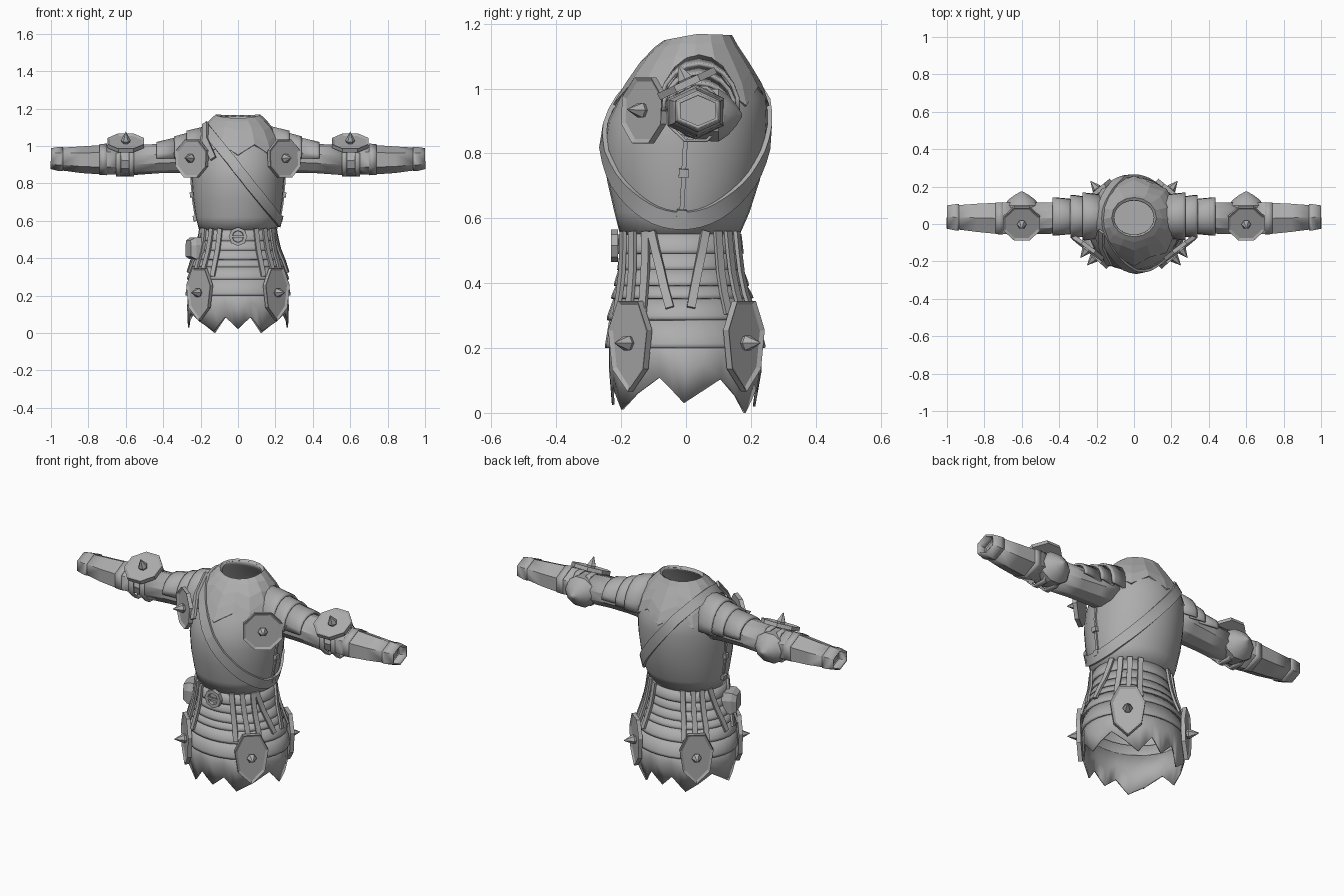
import bpy, bmesh, math
from mathutils import Vector
from math import sin, cos, pi, radians

if "Cube" in bpy.data.objects:
    bpy.data.objects.remove(bpy.data.objects["Cube"])

steel = bpy.data.materials.new("grey steel")
steel.diffuse_color = (0.42, 0.42, 0.42, 1)
steel.use_nodes = True
steel.node_tree.nodes["Principled BSDF"].inputs["Base Color"].default_value = steel.diffuse_color

# body sections: height, half width, front y, back y
TORSO = [(.54, .2, -.195, .155), (.62, .22, -.215, .19), (.72, .234, -.238, .222), (.82, .242, -.247, .24),
         (.9, .242, -.235, .246), (.97, .23, -.2, .243), (1.04, .205, -.155, .205), (1.1, .17, -.11, .165),
         (1.13, .14, -.085, .145), (1.158, .11, -.06, .13)]
SKIRT = [(0, .262, -.222, .205), (.1, .268, -.232, .228), (.2, .268, -.236, .232), (.3, .258, -.23, .215),
         (.38, .235, -.212, .185), (.45, .21, -.202, .17), (.56, .195, -.197, .157)]


def finish(name, bm, thick=0, mirror=False, angle=30):
    bmesh.ops.recalc_face_normals(bm, faces=bm.faces)
    me = bpy.data.meshes.new(name)
    bm.to_mesh(me)
    bm.free()
    ob = bpy.data.objects.new(name, me)
    bpy.context.collection.objects.link(ob)
    me.materials.append(steel)
    bpy.context.view_layer.objects.active = ob
    ob.select_set(True)
    if angle:
        bpy.ops.object.shade_smooth_by_angle(angle=radians(angle))
    ob.select_set(False)
    if thick:
        m = ob.modifiers.new("thickness", 'SOLIDIFY')
        m.thickness, m.offset = thick, 0
    if mirror:
        ob.modifiers.new("mirror", 'MIRROR')
    return ob


def surface(prof, t, z, off=0.0):
    """Point and normal on a body section; t = 0 is the front, 90 degrees is +x."""
    def at(t, z):
        k = 0
        while k < len(prof) - 2 and z > prof[k + 1][0]:
            k += 1
        a, b = prof[k], prof[k + 1]
        f = (z - a[0]) / (b[0] - a[0])
        w, y0, y1 = (a[i] + (b[i] - a[i]) * f for i in (1, 2, 3))
        dip = max(0, z - 1.1) * .35 * max(0, cos(t))    # neck opening drops at the front
        return Vector((w * sin(t), (y0 + y1) / 2 - (y1 - y0) / 2 * cos(t), z - dip))
    n = (at(t + .01, z) - at(t - .01, z)).cross(at(t, z + .01) - at(t, z - .01)).normalized()
    return at(t, z) + n * off, n


def loft(name, rows, closed=True, cap=False, **kw):
    bm = bmesh.new()
    vs = [[bm.verts.new(p) for p in r] for r in rows]
    n = len(rows[0])
    for a, b in zip(vs, vs[1:]):
        for i in range(n if closed else n - 1):
            j = (i + 1) % n
            bm.faces.new((a[i], a[j], b[j], b[i]))
    if cap:
        bm.faces.new(vs[0])
        bm.faces.new(vs[-1])
    return finish(name, bm, **kw)


def ribbon(name, pts, width, thick=.012, closed=False, **kw):
    """Flat strap following a list of (point, normal)."""
    rows, n = [], len(pts)
    for i, (p, nm) in enumerate(pts):
        a = pts[(i - 1) % n if closed else max(i - 1, 0)][0]
        b = pts[(i + 1) % n if closed else min(i + 1, n - 1)][0]
        s = (b - a).cross(nm).normalized() * width / 2
        h = nm * thick / 2
        rows.append([p - s - h, p + s - h, p + s + h, p - s + h])
    if closed:
        rows.append(rows[0])
    return loft(name, rows, cap=not closed, **kw)


def plate(name, outline, loc, normal, thick=.022, rim=.014, **kw):
    """Rimmed plate with a spike; the outline is in the plate's own plane."""
    n = Vector(normal).normalized()
    u = Vector((0, 0, 1)).cross(n).normalized()
    v, c = n.cross(u), Vector(loc)
    bm = bmesh.new()
    f = bm.faces.new([bm.verts.new(c + u * a + v * b) for a, b in outline])
    f.copy()
    for w in bmesh.ops.extrude_face_region(bm, geom=[f])['geom']:
        if isinstance(w, bmesh.types.BMVert):
            w.co += n * thick
        elif isinstance(w, bmesh.types.BMFace):
            top = w
    bmesh.ops.inset_region(bm, faces=[top], thickness=rim, depth=0)
    for w in top.verts:
        w.co -= n * .008
    finish(name, bm, angle=0, **kw)
    base = c + n * (thick - .01)
    rows = [[base + n * h + (u * cos(k * pi / 3) + v * sin(k * pi / 3)) * r for k in range(6)]
            for h, r in ((0, .02), (.014, .026), (.065, .001))]
    loft(name + "_spike", rows, cap=True, angle=0, **kw)


def around(n):
    return [2 * pi * k / n for k in range(n)]


# breastplate and backplate shell, closed at the waist
loft("torso", [[surface(TORSO, t, r[0])[0] for t in around(32)] for r in TORSO], thick=.012)
loft("waist_floor", [[surface(TORSO, t, z, -.004)[0] for t in around(32)] for z in (.56, .565)], cap=True)

# scalloped collar around the neck
def collar_edge(k):
    return 1.0 if k % 2 else .945
loft("collar", [[surface(TORSO, t, 1.158 + (collar_edge(k) - 1.158) * f, .008)[0]
                 for k, t in enumerate(around(16))] for f in (0, .15, .4, .7, 1)], thick=.012, angle=0)

# diagonal chest strap: where a slanted plane crosses the torso
loop = []
for t in around(48):
    lo, hi = .52, 1.158
    for _ in range(30):
        m = (lo + hi) / 2
        p, nm = surface(TORSO, t, m, .013)
        if m > .58 + (.24 - p.x) * 1.22:
            hi = m
        else:
            lo = m
    loop.append((p, nm))
ribbon("chest_strap", loop, .055, .014, closed=True)
ribbon("strap_end", [surface(TORSO, radians(a), z, .03) for a, z in ((-66, 1.1), (-48, 1.02), (-30, .92))],
       .034, .014)

# side seams with latches
ribbon("side_seam", [surface(TORSO, pi / 2, z, .007) for z in (.6, .7, .8, .86)], .014, mirror=True)
for z in (.615, .74):
    ribbon("side_latch", [surface(TORSO, pi / 2, z + d, .012) for d in (-.013, .013)], .03, .02, mirror=True)

# waist belt and overlapping skirt bands
for k, (top, low, off) in enumerate([(.55, .49, .008), (.495, .44, .004), (.445, .39, .007),
                                     (.395, .35, .008), (.355, .285, .008), (.295, .2, .009)]):
    loft("waist_belt" if k == 0 else "skirt_band",
         [[surface(SKIRT, t, z, o)[0] for t in around(32)]
          for z, o in ((top, off if k == 0 else 0), (low + .012, off), (low, off))], thick=.01)

# pointed hem of the skirt
tips = [(0, .025), (15, .085), (29, .01), (70, .11), (90, .03), (118, .105), (152, .0), (166, .085), (180, .02)]
hem = tips + [(360 - a, z) for a, z in tips[-2:0:-1]]
hem = [h for a, b in zip(hem, hem[1:] + [(360, .025)])
       for h in (a, ((a[0] + b[0]) / 2, (a[1] + b[1]) / 2))]
loft("skirt_hem", [[surface(SKIRT, radians(a), .24 + (z - .24) * f, 0)[0] for a, z in hem]
                   for f in (0, .5, 1)], thick=.008)

# four spiked hip plates
hip = [(-.045, .13), (-.088, .04), (-.07, -.08), (0, -.15), (.07, -.08), (.088, .04), (.045, .13)]
for a in (47, 137):
    p, nm = surface(SKIRT, radians(a), .215, .004)
    plate("hip_plate", hip, p, (nm.x, nm.y, .0), mirror=True)

# hanging straps from belt to plates and sides
for a0, a1, low in ((27, 30, .3), (42, 45, .3), (58, 58, .3), (64, 80, .32),
                    (114, 96, .32), (127, 125, .3), (140, 139, .3), (155, 152, .3)):
    path = [surface(SKIRT, radians(a0 + (a1 - a0) * f), .558 + (low - .558) * f, .018)
            for f in (0, .25, .5, .75, 1)]
    ribbon("hanging_strap", path, .026, .012, mirror=True)

# round belt buckle with a pin
p, nm = surface(SKIRT, 0, .515, .01)
loft("buckle", [[p + Vector((cos(t) * r, -d, sin(t) * r)) for t in around(8)]
                for r, d in ((.05, 0), (.05, .022), (.032, .022), (.03, .006))], cap=True, angle=0)
ribbon("buckle_pin", [(p + Vector((x, -.018, 0)), Vector((0, -1, 0))) for x in (-.036, .036)], .012, .01)

# belt pouch
def pouch_row(d, s):
    p, nm = surface(SKIRT, radians(-72), .45)
    n = Vector((nm.x, nm.y, 0)).normalized()
    u = Vector((0, 0, 1)).cross(n)
    return [p + n * d + u * a * s + Vector((0, 0, b * s)) for a, b in
            ((-.055, -.055), (.055, -.055), (.06, .02), (.045, .06), (-.045, .06), (-.06, .02))]
loft("pouch", [pouch_row(-.02, 1), pouch_row(.045, 1), pouch_row(.07, .75)], cap=True, angle=0)

# sleeves: x, centre z, half height, centre y, half depth
def tube(name, stations, sides, turn=0.0, **kw):
    loft(name, [[Vector((x, y + ry * cos(t + turn), z + rz * sin(t + turn))) for t in around(sides)]
                for x, z, rz, y, ry in stations], mirror=True, **kw)

tube("upper_arm", [(.19, .95, .095, .04, .1), (.3, .938, .078, .035, .09), (.42, .932, .074, .032, .084),
                   (.56, .925, .077, .03, .085)], 10, pi / 10, thick=.008)
tube("elbow_sleeve", [(.53, .925, .07, .03, .078), (.6, .922, .075, .03, .08), (.68, .928, .07, .03, .08)], 10)
tube("forearm", [(.64, .928, .076, .03, .092), (.72, .926, .074, .03, .092), (.84, .926, .066, .033, .082),
                 (.95, .93, .055, .036, .069)], 6, pi / 6, thick=.01)
tube("wrist_cuff", [(.935, .93, .06, .036, .076), (.955, .93, .06, .036, .076), (1, .932, .051, .037, .067)],
     6, pi / 6, thick=.01)
tube("sleeve_end", [(.94, .93, .052, .036, .066), (.945, .93, .052, .036, .066)], 6, pi / 6, cap=True)
for x in (.555, .625):
    tube("elbow_band", [(x, .922, .088, .03, .09), (x + .028, .922, .088, .03, .09)], 8, pi / 8, thick=.01)
tube("forearm_band", [(.7, .928, .081, .03, .096), (.74, .927, .078, .03, .093)], 6, pi / 6, thick=.008)

# rounded elbow cups at the back of the arms
loft("elbow_cup", [[Vector((.6 + .095 * r * cos(t), y, .918 + .086 * r * sin(t))) for t in around(10)]
                   for y, r in ((.02, .88), (.06, .97), (.1, 1), (.13, .75), (.155, .4), (.173, .06))],
     cap=True, mirror=True)

# overlapping shoulder plates over the tops of the arms
for x0, x1, top0, top1, d in ((.17, .275, 1.1, 1.075, .122), (.25, .34, 1.07, 1.045, .11),
                              (.32, .435, 1.042, 1.015, .097)):
    rows = [[Vector((x, .04 + dd * cos(a), .94 + (top - .94) * sin(a)))
             for a in [radians(-5 + 19 * k) for k in range(11)]]
            for x, top, dd in ((x0, top0, d - .01), (x1 - .015, top1 + .004, d), (x1, top1, d))]
    loft("shoulder_plate", rows, closed=False, thick=.012, mirror=True)

# spiked discs in front of the armpits and above the elbows
def disc(r):
    return [(r * cos(t + pi / 8), r * sin(t + pi / 8)) for t in around(8)]
plate("armpit_disc", disc(.11), (.24, -.12, .932), (.6, -.8, .05), mirror=True)
plate("elbow_disc", disc(.105), (.6, .008, 1.006), (0, -.42, .9), mirror=True)
